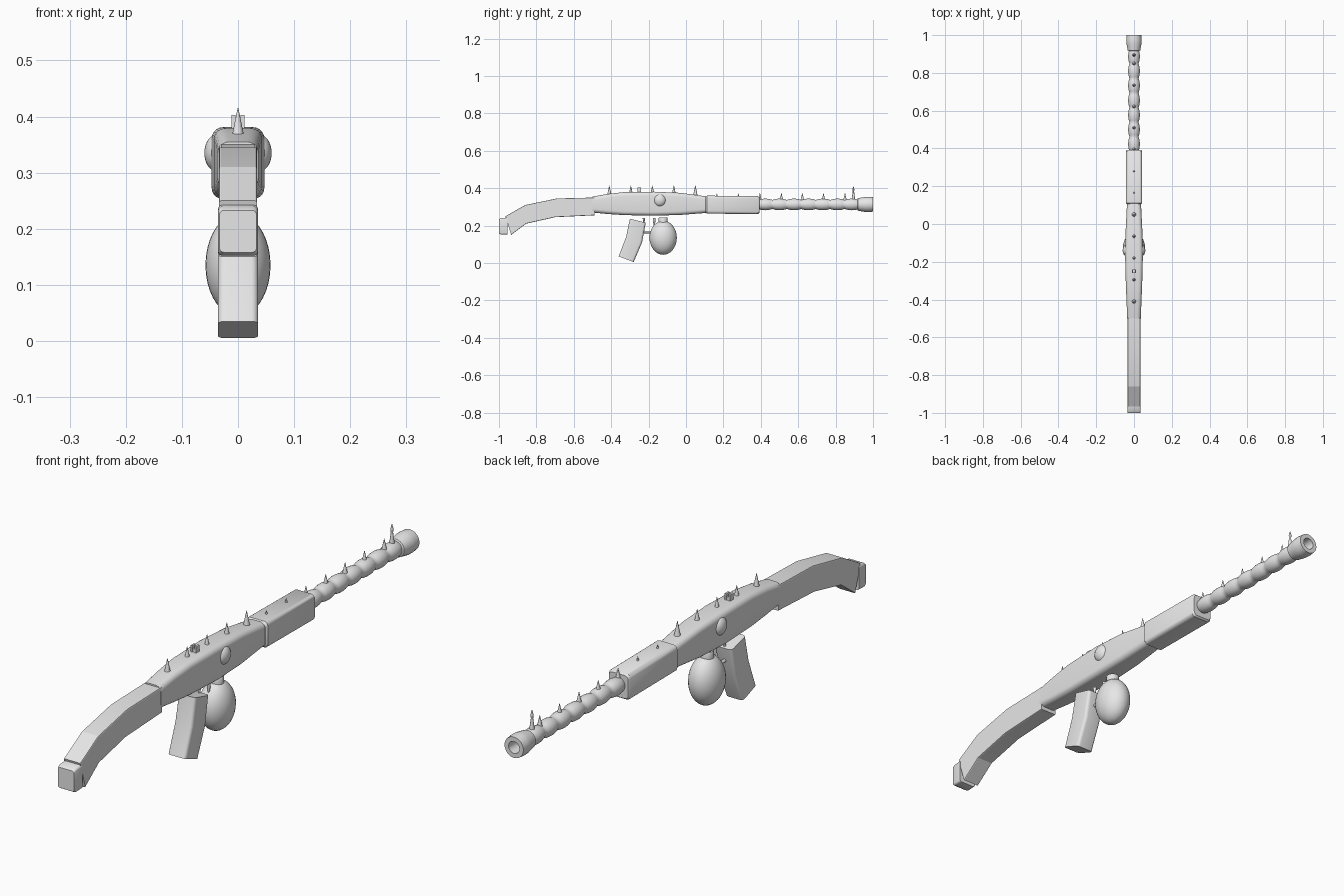
import bpy, bmesh, math
from mathutils import Vector, Matrix

if "Cube" in bpy.data.objects:
    bpy.data.objects.remove(bpy.data.objects["Cube"])

grey = bpy.data.materials.new("plain grey")
grey.diffuse_color = (0.8, 0.8, 0.8, 1)
grey.use_nodes = True
grey.node_tree.nodes["Principled BSDF"].inputs["Base Color"].default_value = grey.diffuse_color


def finish(bm, name, angle=35):
    bmesh.ops.recalc_face_normals(bm, faces=bm.faces)
    me = bpy.data.meshes.new(name)
    bm.to_mesh(me)
    bm.free()
    me.materials.append(grey)
    ob = bpy.data.objects.new(name, me)
    bpy.context.collection.objects.link(ob)
    bpy.ops.object.select_all(action='DESELECT')
    ob.select_set(True)
    bpy.context.view_layer.objects.active = ob
    bpy.ops.object.shade_smooth_by_angle(angle=math.radians(angle))
    return ob


def loft(name, sections, radius, steps=4, angle=35):
    """Rounded rectangles joined along y; section = (top y, top z, bottom y, bottom z, half width)."""
    bm = bmesh.new()
    rings = []
    for ty, tz, by, bz, hw in sections:
        top, bot = Vector((0, ty, tz)), Vector((0, by, bz))
        mid, up, half = (top + bot) / 2, (top - bot).normalized(), (top - bot).length / 2
        ring = []
        for q, (sx, sz) in enumerate([(1, 1), (-1, 1), (-1, -1), (1, -1)]):
            for i in range(steps + 1):
                a = (q + i / steps) * math.pi / 2
                x = sx * (hw - radius) + radius * math.cos(a)
                v = sz * (half - radius) + radius * math.sin(a)
                ring.append(bm.verts.new(mid + up * v + Vector((x, 0, 0))))
        rings.append(ring)
    n = len(rings[0])
    for a, b in zip(rings, rings[1:]):
        for i in range(n):
            bm.faces.new((a[i], a[(i + 1) % n], b[(i + 1) % n], b[i]))
    bm.faces.new(rings[0])
    bm.faces.new(rings[-1])
    return finish(bm, name, angle)


def lathe(name, profile, centre, axis='Y', sides=24, angle=40):
    """Turn (radius, distance) points round an axis through centre."""
    bm = bmesh.new()
    turn = {'Y': Matrix.Rotation(-math.pi / 2, 4, 'X'), 'Z': Matrix()}[axis]
    rings = []
    for r, d in profile:
        rings.append([bm.verts.new((r * math.cos(2 * math.pi * i / sides),
                                    r * math.sin(2 * math.pi * i / sides), d)) for i in range(sides)])
    for a, b in zip(rings, rings[1:]):
        for i in range(sides):
            bm.faces.new((a[i], a[(i + 1) % sides], b[(i + 1) % sides], b[i]))
    bm.faces.new(rings[0])
    bm.faces.new(rings[-1])
    bm.transform(Matrix.Translation(centre) @ turn)
    return finish(bm, name, angle)


def ball(name, centre, size):
    bm = bmesh.new()
    bmesh.ops.create_uvsphere(bm, u_segments=32, v_segments=18, radius=1)
    bm.transform(Matrix.Translation(centre) @ Matrix.Diagonal((*size, 1)))
    return finish(bm, name)


def spike(name, y, z0, z1, r):
    return lathe(name, [(r, 0), (r * 0.06, z1 - z0)], (0, y, z0), 'Z', 12)


def box(name, centre, size):
    bm = bmesh.new()
    bmesh.ops.create_cube(bm, size=1)
    bm.transform(Matrix.Translation(centre) @ Matrix.Diagonal((*size, 1)))
    return finish(bm, name)


# Curved stock and its butt pad
loft("stock", [(-0.49, 0.35, -0.49, 0.255, 0.034), (-0.69, 0.345, -0.70, 0.245, 0.034),
               (-0.86, 0.31, -0.855, 0.21, 0.034), (-0.965, 0.25, -0.935, 0.15, 0.034)],
     0.004, 2, 12)
loft("butt_pad", [(-0.955, 0.243, -0.955, 0.153, 0.0355), (-0.99, 0.24, -0.99, 0.152, 0.0355),
                  (-1.0, 0.233, -1.0, 0.158, 0.033)], 0.008, 3)

# Swollen receiver, and handguard
body = [(-0.50, 0.355, 0.27, 0.036), (-0.42, 0.369, 0.262, 0.039), (-0.33, 0.379, 0.256, 0.043),
        (-0.17, 0.381, 0.253, 0.047), (-0.03, 0.375, 0.257, 0.044), (0.11, 0.356, 0.268, 0.037)]
loft("receiver", [(y, t, y, b, w) for y, t, b, w in body], 0.02, 5)
guard = [(0.105, 0.354, 0.27, 0.038), (0.112, 0.36, 0.264, 0.043),
         (0.385, 0.357, 0.262, 0.043), (0.392, 0.352, 0.267, 0.039)]
loft("handguard", [(y, t, y, b, w) for y, t, b, w in guard], 0.014, 4)

# Beaded barrel and hollow muzzle
beads, start, length = 7, 0.385, 0.54
barrel = []
for i in range(beads * 8 + 1):
    t = i / 8
    barrel.append((0.024 + 0.007 * abs(math.sin(math.pi * t)) ** 0.8, length * t / beads))
lathe("barrel", barrel, (0, start, 0.313))
lathe("muzzle", [(0.026, 0), (0.033, 0.004), (0.037, 0.025), (0.0405, 0.045), (0.041, 0.06),
                 (0.0385, 0.085), (0.022, 0.085), (0.02, 0.03)], (0, 0.915, 0.313))

# Spikes along the top, and the sights
for i in range(5):
    y = -0.41 + 0.115 * i
    spike("receiver_spike", y, 0.36, 0.415, 0.012)
for y in (0.165, 0.28):
    spike("handguard_spike", y, 0.355, 0.374, 0.005)
for y in (0.395, 0.51, 0.622, 0.735, 0.85):
    spike("barrel_spike", y, 0.332, 0.374, 0.010)
lathe("front_sight", [(0.010, 0), (0.006, 0.03), (0.004, 0.045), (0.005, 0.06), (0.001, 0.075)],
      (0, 0.895, 0.335), 'Z', 12)
box("rear_sight_base", (0, -0.25, 0.382), (0.018, 0.016, 0.02))
for s in (-1, 1):
    box("rear_sight_post", (s * 0.008, -0.25, 0.391), (0.007, 0.02, 0.024))

# Round knobs on both sides
for s in (-1, 1):
    ball("side_knob", (s * 0.036, -0.14, 0.335), (0.024, 0.033, 0.034))

# Slanted magazine
loft("magazine", [(-0.215, 0.215, -0.30, 0.237, 0.035), (-0.235, 0.11, -0.32, 0.14, 0.036),
                  (-0.28, 0.005, -0.36, 0.035, 0.036)], 0.012, 4, 30)

# Egg-shaped canister with cap and connecting rod
ball("canister", (0, -0.122, 0.135), (0.058, 0.073, 0.091))
lathe("canister_cap", [(0.024, 0), (0.024, 0.022), (0.022, 0.026)], (0, -0.122, 0.217), 'Z')
lathe("connecting_rod", [(0.006, 0), (0.006, 0.06)], (0, -0.235, 0.165), 'Y', 12)

# Small pins under the receiver
for y, low in ((-0.225, 0.215), (-0.17, 0.2)):
    lathe("under_pin", [(0.003, 0), (0.006, 0.02), (0.007, 0.24 - low)], (0, y, low), 'Z', 12)
